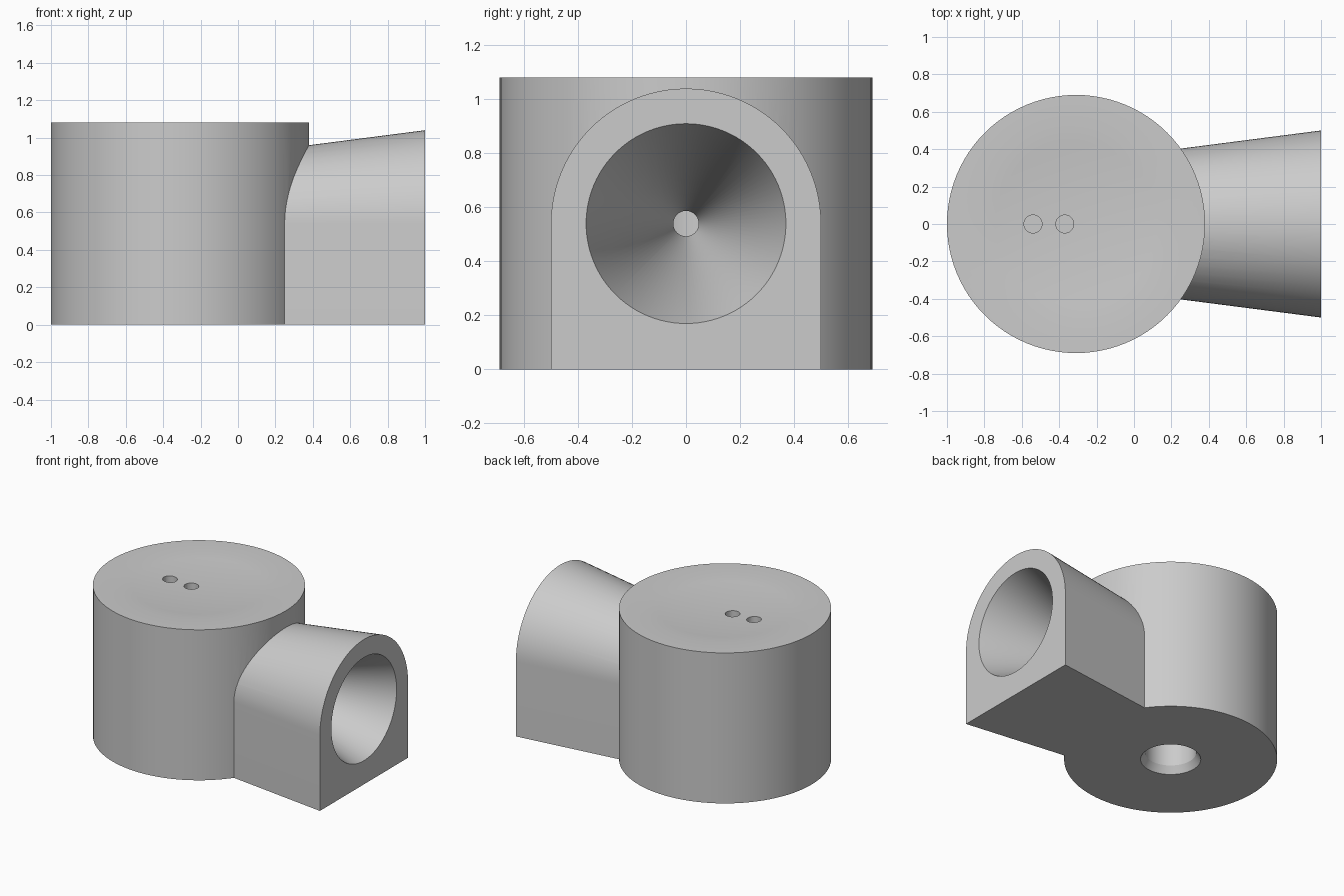
import bpy, bmesh, math
from mathutils import Matrix

cube = bpy.data.objects.get("Cube")
if cube:
    bpy.data.objects.remove(cube, do_unlink=True)

CX = -0.31      # axis of the round body
AXIS_Z = 0.54   # height of the horn axis

grey = bpy.data.materials.new("plain grey")
grey.use_nodes = True
COLOUR = (0.6, 0.6, 0.6, 1)
grey.diffuse_color = COLOUR
grey.node_tree.nodes["Principled BSDF"].inputs["Base Color"].default_value = COLOUR


def finish(name, bm):
    bmesh.ops.recalc_face_normals(bm, faces=bm.faces)
    mesh = bpy.data.meshes.new(name)
    bm.to_mesh(mesh)
    bm.free()
    mesh.materials.append(grey)
    obj = bpy.data.objects.new(name, mesh)
    bpy.context.collection.objects.link(obj)
    return obj


def lathe(name, profile, matrix, segments=96):
    """Revolve (radius, height) points about local z, then place the solid."""
    bm = bmesh.new()
    verts = [bm.verts.new((r, 0, z)) for r, z in profile]
    edges = [bm.edges.new(pair) for pair in zip(verts, verts[1:])]
    bmesh.ops.spin(bm, geom=verts + edges, axis=(0, 0, 1), cent=(0, 0, 0),
                   angle=math.tau, steps=segments, use_duplicate=False)
    bmesh.ops.remove_doubles(bm, verts=bm.verts, dist=1e-5)
    bm.transform(matrix)
    return finish(name, bm)


def combine(target, other, operation):
    mod = target.modifiers.new(operation, 'BOOLEAN')
    mod.operation = operation
    mod.solver = 'EXACT'
    mod.object = other
    bpy.context.view_layer.objects.active = target
    bpy.ops.object.modifier_apply(modifier=mod.name)
    bpy.data.objects.remove(other, do_unlink=True)


# Round body: chamfered cavity underneath, shallow dish on top
DISH_R, DISH_DEPTH, TOP = 0.52, 0.025, 1.08
dish = [(DISH_R * t / 6, TOP - DISH_DEPTH * (1 - (t / 6) ** 2)) for t in range(6, -1, -1)]
body = lathe("body", [(0, 0.7), (0.165, 0.7), (0.165, 0.05), (0.195, 0),
                      (0.69, 0), (0.69, TOP)] + dish,
             Matrix.Translation((CX, 0, 0)))


# Tapered arm with an arched top and a flat base
def arch(bm, x, radius, steps=48):
    pts = [(radius, 0)]
    pts += [(radius * math.cos(a), AXIS_Z + radius * math.sin(a))
            for a in (math.pi * i / steps for i in range(steps + 1))]
    pts.append((-radius, 0))
    return [bm.verts.new((x, y, z)) for y, z in pts]


bm = bmesh.new()
inner, outer = arch(bm, 0.0, 0.371), arch(bm, 1.0, 0.5)
bm.faces.new(inner)
bm.faces.new(outer)
for i in range(len(inner)):
    j = (i + 1) % len(inner)
    bm.faces.new((inner[i], inner[j], outer[j], outer[i]))
combine(body, finish("horn_arm", bm), 'UNION')

# Conical mouth narrowing to a bore that reaches the cavity
along_x = Matrix.Translation((0, 0, AXIS_Z)) @ Matrix.Rotation(math.pi / 2, 4, 'Y')
mouth = lathe("mouth_cutter", [(0, -0.25), (0.047, -0.25), (0.047, 0.1),
                               (0.37, 1.0), (0.37, 1.1), (0, 1.1)], along_x)
mouth.hide_render = True
combine(body, mouth, 'DIFFERENCE')

# Two small blind holes in the dish
for x in (-0.54, -0.37):
    hole = lathe("hole_cutter", [(0, 0.9), (0.048, 0.9), (0.048, 1.2), (0, 1.2)],
                 Matrix.Translation((x, 0, 0)), 32)
    hole.hide_render = True
    combine(body, hole, 'DIFFERENCE')

# Smooth round walls, crisp edges
body.name = "horn_body"
bpy.ops.object.select_all(action='DESELECT')
body.select_set(True)
bpy.context.view_layer.objects.active = body
bpy.ops.object.shade_smooth_by_angle(angle=math.radians(30))
